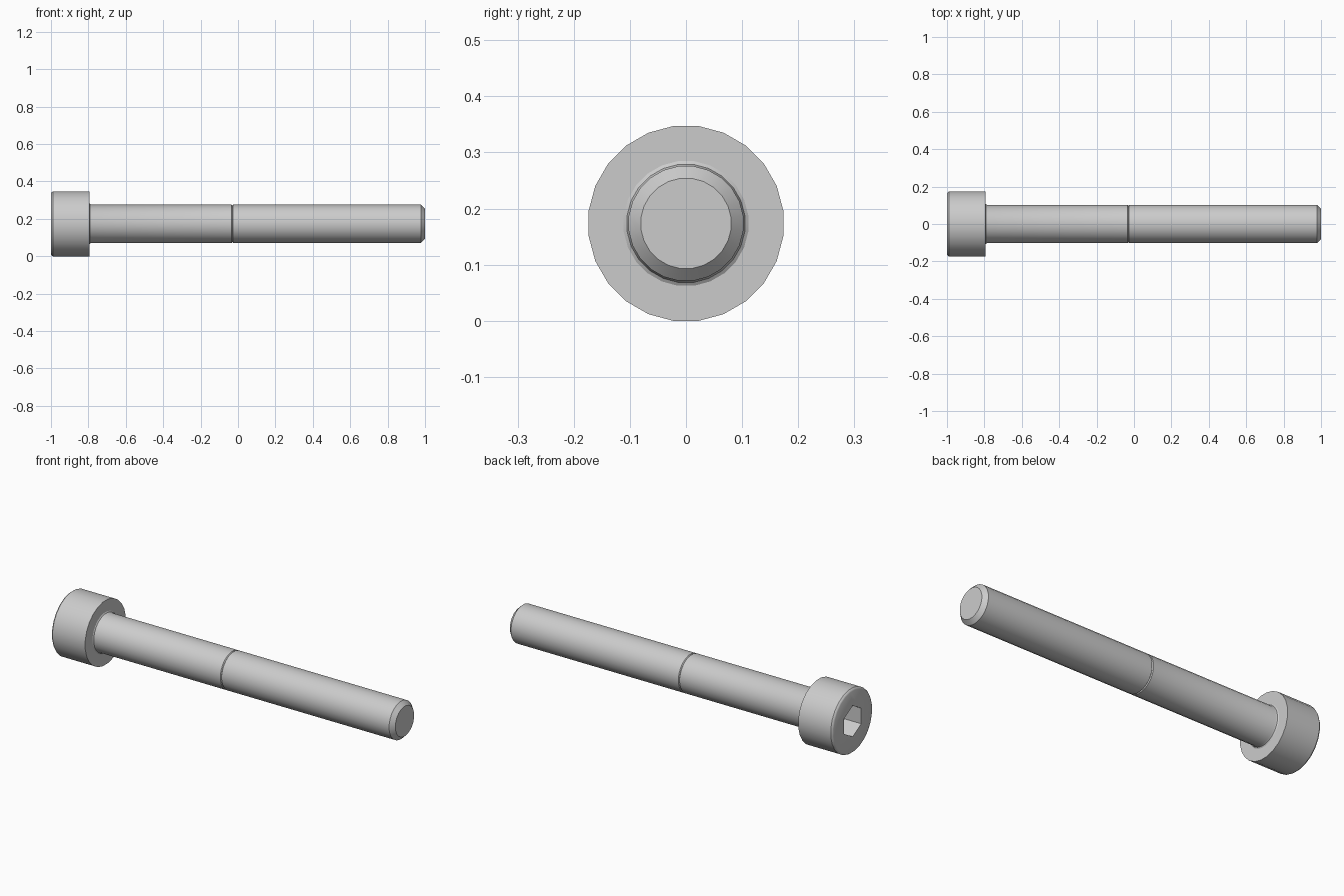
import bpy, bmesh, math

if "Cube" in bpy.data.objects:
    bpy.data.objects.remove(bpy.data.objects["Cube"])

ZC = 0.1735   # height of the bolt axis
N = 24        # sides of the round parts


def ring(bm, x, r, n, phase):
    return [bm.verts.new((x, r * math.cos(phase + 2 * math.pi * i / n),
                          ZC + r * math.sin(phase + 2 * math.pi * i / n))) for i in range(n)]


def bridge(bm, a, b):
    n = len(a)
    for i in range(n):
        j = (i + 1) % n
        bm.faces.new((a[i], a[j], b[j], b[i]))


bm = bmesh.new()
PH = math.pi / N

# Outside profile, from head face to tip: (x, radius)
profile = [(-1.0, 0.164), (-0.997, 0.170), (-0.99, 0.175), (-0.795, 0.175),
           (-0.795, 0.112), (-0.791, 0.106), (-0.783, 0.103),
           (-0.034, 0.103), (-0.030, 0.098), (-0.026, 0.103),
           (0.978, 0.103), (1.0, 0.081)]
rings = [ring(bm, x, r, N, PH) for x, r in profile]
for a, b in zip(rings, rings[1:]):
    bridge(bm, a, b)
bm.faces.new(rings[-1])

# Hex socket with a shallow drill cone at the bottom
R = 0.084
mouth = ring(bm, -1.0, R, 6, math.pi / 2)
floor = ring(bm, -0.90, R, 6, math.pi / 2)
bridge(bm, mouth, floor)
tip = bm.verts.new((-0.87, 0, ZC))
for i in range(6):
    bm.faces.new((floor[i], floor[(i + 1) % 6], tip))

# Head face between the socket mouth and the rim
k = N // 6
start = min(range(N), key=lambda i: (rings[0][i].co - mouth[0].co).length)
for i in range(6):
    arc = [rings[0][(start + i * k + s) % N] for s in range(k + 1)]
    bm.faces.new([mouth[i]] + arc + [mouth[(i + 1) % 6]])

bmesh.ops.recalc_face_normals(bm, faces=bm.faces)
mesh = bpy.data.meshes.new("socket_head_bolt")
bm.to_mesh(mesh)
bm.free()
bolt = bpy.data.objects.new("socket_head_bolt", mesh)
bpy.context.collection.objects.link(bolt)

# Smooth round walls, crisp chamfers
bpy.context.view_layer.objects.active = bolt
bolt.select_set(True)
bpy.ops.object.shade_smooth_by_angle(angle=math.radians(30))
